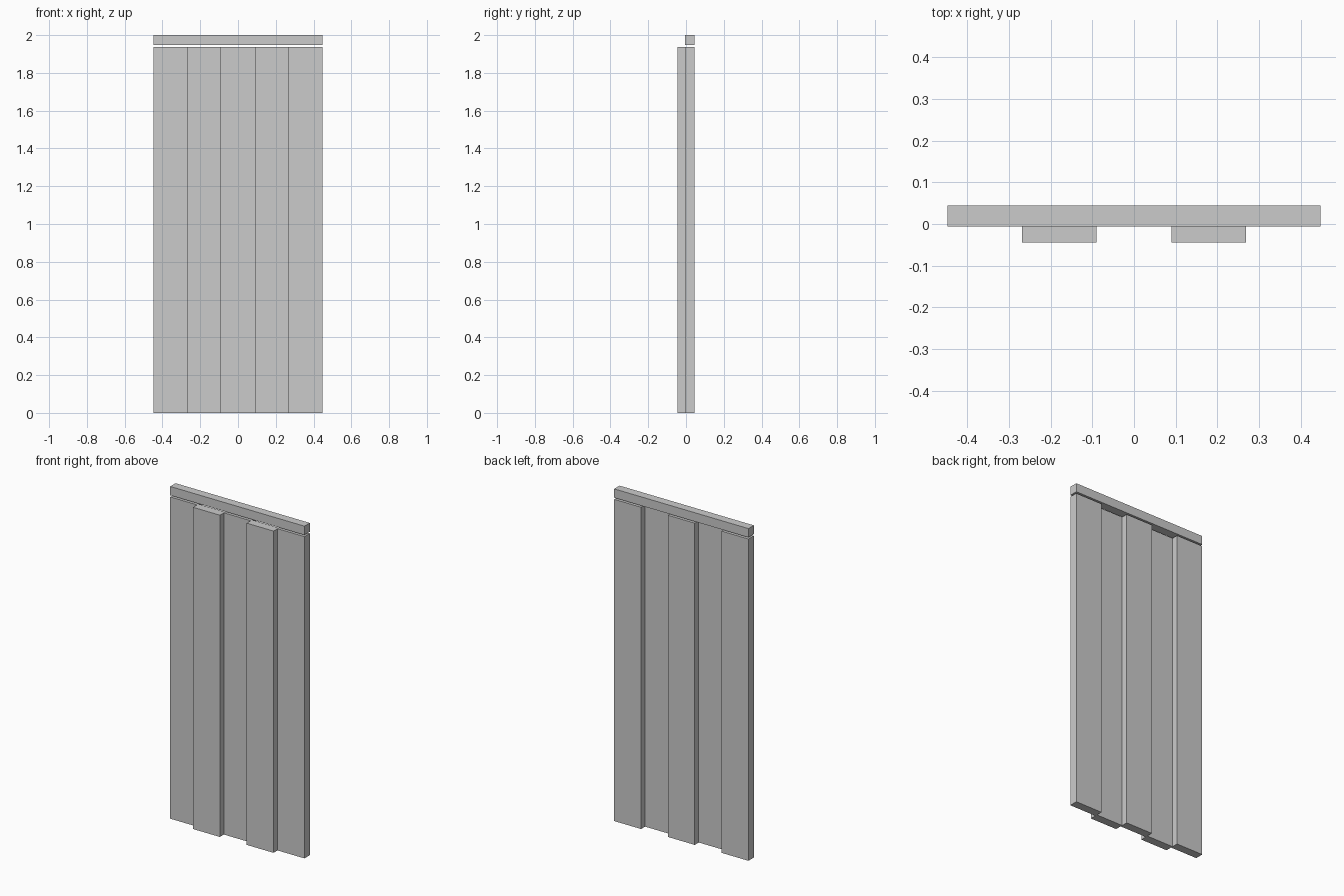
import bpy

if "Cube" in bpy.data.objects:
    bpy.data.objects.remove(bpy.data.objects["Cube"])

W = 0.894          # overall width
T = 0.051          # slab thickness
HALF_D = 0.0445    # half of overall depth
N = 5              # panels
PANEL_TOP = 1.937


def box(name, x0, x1, y0, y1, z0, z1):
    bpy.ops.mesh.primitive_cube_add(
        size=1, location=((x0 + x1) / 2, (y0 + y1) / 2, (z0 + z1) / 2))
    ob = bpy.context.object
    ob.name = name
    ob.scale = (x1 - x0, y1 - y0, z1 - z0)
    bpy.ops.object.transform_apply(location=False, rotation=False, scale=True)
    return ob


# Top rail, flush with the rear panels
box("top_rail", -W / 2, W / 2, HALF_D - T, HALF_D, 1.947, 2.0)

# Tall panels alternating between the rear and front tracks
step = W / N
for i in range(N):
    x0 = -W / 2 + i * step
    y0 = -HALF_D if i % 2 else HALF_D - T
    name = "front_panel" if i % 2 else "rear_panel"
    box(f"{name}_{i + 1}", x0, x0 + step, y0, y0 + T, 0.0, PANEL_TOP)
